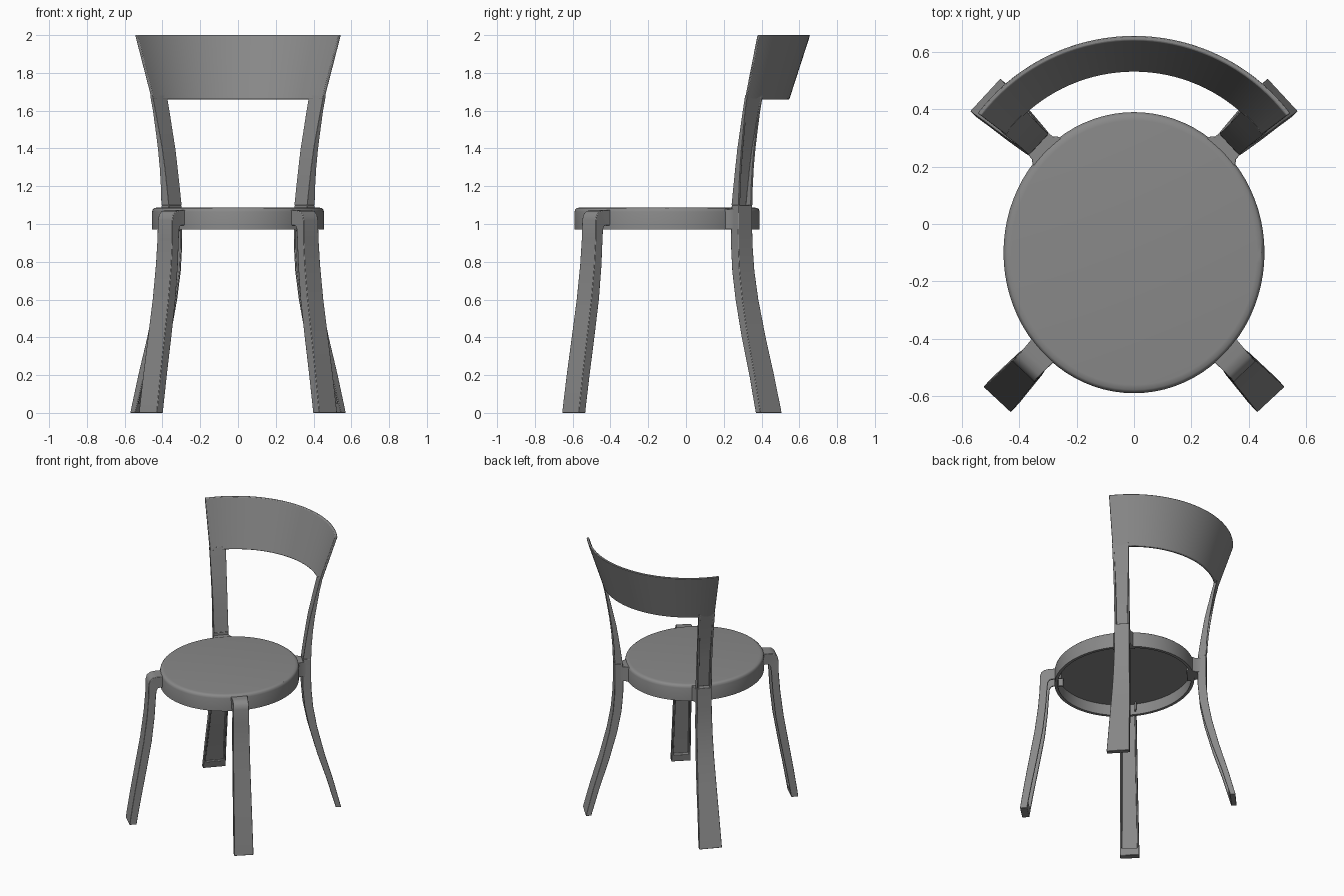
import bpy, bmesh, math
from mathutils import Vector

if "Cube" in bpy.data.objects:
    bpy.data.objects.remove(bpy.data.objects["Cube"], do_unlink=True)

grey = bpy.data.materials.new("matte grey")
grey.use_nodes = True
grey.diffuse_color = (0.25, 0.25, 0.25, 1)
grey.node_tree.nodes["Principled BSDF"].inputs["Base Color"].default_value = (0.25, 0.25, 0.25, 1)

WALL, RIM = 0.017, 0.012     # skin and rib thickness of the moulded channels
BACK_Y, SEAT_Y = -0.03, -0.10


def finish(name, bm, mirror=False, bevel=0.0):
    """Turn a bmesh into a shaded object with optional mirror and soft edges."""
    bmesh.ops.remove_doubles(bm, verts=bm.verts, dist=0.0002)
    bmesh.ops.recalc_face_normals(bm, faces=bm.faces)
    mesh = bpy.data.meshes.new(name)
    bm.to_mesh(mesh)
    bm.free()
    mesh.materials.append(grey)
    obj = bpy.data.objects.new(name, mesh)
    bpy.context.collection.objects.link(obj)
    bpy.ops.object.select_all(action="DESELECT")
    obj.select_set(True)
    bpy.context.view_layer.objects.active = obj
    bpy.ops.object.shade_smooth_by_angle(angle=math.radians(35))
    if mirror:
        obj.modifiers.new("Mirror", "MIRROR").use_mirror_merge = False
    if bevel:
        mod = obj.modifiers.new("Bevel", "BEVEL")
        mod.width = bevel
        mod.segments = 2
        mod.limit_method = "ANGLE"
        mod.angle_limit = math.radians(50)
    return obj


def loft(name, stations, centre_y, degrees, bevel=0.003):
    """Sweep a channel section; each station is (skin r, z), (open r, z), width, hollow."""
    a = math.radians(degrees)
    out = Vector((math.cos(a), math.sin(a), 0))
    side = Vector((-math.sin(a), math.cos(a), 0))
    base = Vector((0, centre_y, 0))
    bm = bmesh.new()
    rings = []
    for skin, rim, width, hollow in stations:
        p = base + out * skin[0] + Vector((0, 0, skin[1]))
        q = base + out * rim[0] + Vector((0, 0, rim[1]))
        depth = max(0, 1 - WALL / (p - q).length) if hollow else 0
        floor = q.lerp(p, depth)
        h, g = side * width / 2, side * (width / 2 - RIM)
        pts = [p - h, p + h, q + h, q + g, floor + g, floor - g, q - g, q - h]
        rings.append([bm.verts.new(v) for v in pts])
    for r0, r1 in zip(rings, rings[1:]):
        for i in range(len(r0)):
            j = (i + 1) % len(r0)
            bm.faces.new((r0[i], r0[j], r1[j], r1[i]))
    bm.faces.new(rings[0])
    bm.faces.new(rings[-1])
    return finish(name, bm, True, bevel)


def column(rows, foot=False):
    """Upright stations from (z, outer r, thickness, width); a foot stays solid."""
    result = []
    for z, r, t, w in rows:
        s = ((r, z), (r - t, z), w)
        if foot and z <= 0.05:
            result.append(s + (False,))
        if not foot or z >= 0.05:
            result.append(s + (True,))
    return result


# Seat: round shell with a thin rim and open underside
profile = [(0, 1.087), (0.94, 1.087), (0.975, 1.085), (0.992, 1.078), (1, 1.065),
           (1, 0.97), (0.955, 0.97), (0.955, 1.05), (0, 1.05)]
bm = bmesh.new()
verts = [bm.verts.new((r, 0, z)) for r, z in profile]
edges = [bm.edges.new(pair) for pair in zip(verts, verts[1:])]
bmesh.ops.spin(bm, geom=verts + edges, axis=(0, 0, 1), cent=(0, 0, 0),
               angle=math.tau, steps=80, use_merge=True)
for v in bm.verts:
    v.co = (v.co.x * 0.455, v.co.y * 0.49 + SEAT_Y, v.co.z)
finish("seat", bm)

# Front legs: splayed channels bending over into the seat rim
front = column([(0, 0.70, 0.048, 0.13), (0.05, 0.693, 0.049, 0.129), (0.2, 0.67, 0.052, 0.125),
                (0.4, 0.636, 0.055, 0.12), (0.6, 0.602, 0.056, 0.115),
                (0.78, 0.579, 0.053, 0.112), (0.92, 0.568, 0.051, 0.109)], True)
front += [((0.566, 1.02), (0.512, 0.972), 0.106, True),
          ((0.558, 1.05), (0.503, 0.988), 0.105, True),
          ((0.538, 1.068), (0.49, 0.993), 0.105, True),
          ((0.51, 1.073), (0.475, 0.993), 0.106, True),
          ((0.42, 1.073), (0.42, 0.993), 0.116, True)]
loft("front_legs", front, SEAT_Y, -47)

# Back legs: channels opening towards the inside, solid beside the seat
back = column([(0, 0.707, 0.036, 0.155), (0.05, 0.694, 0.038, 0.152), (0.2, 0.655, 0.042, 0.142),
               (0.4, 0.596, 0.049, 0.13), (0.6, 0.546, 0.054, 0.117),
               (0.75, 0.52, 0.058, 0.109), (0.88, 0.509, 0.059, 0.104),
               (0.965, 0.507, 0.058, 0.101)], True)
back += [((0.507, 0.965), (0.449, 0.965), 0.101, False),
         ((0.507, 1.1), (0.453, 1.1), 0.1, False)]
loft("back_legs", back, BACK_Y, 42.8)

# Back posts: channels opening outwards, thinning into the backrest
post = column([(1.1, 0.507, 0.054, 0.1), (1.2, 0.511, 0.044, 0.1), (1.3, 0.519, 0.037, 0.1),
               (1.4, 0.531, 0.032, 0.102), (1.5, 0.547, 0.025, 0.105),
               (1.6, 0.564, 0.019, 0.109), (1.68, 0.582, 0.017, 0.112)])
post = [(rim, skin, w, hollow) for skin, rim, w, hollow in post]
loft("back_posts", post, BACK_Y, 42.8)

# Brackets joining the back legs to the seat, flared where they meet it
bracket = [((r, 1.08), (r, 0.972), w, False)
           for r, w in ((0.375, 0.15), (0.422, 0.13), (0.435, 0.108), (0.475, 0.099))]
loft("seat_brackets", bracket, BACK_Y, 42.8)

# Backrest: conical band spanning both posts
STEPS = 36
bm = bmesh.new()
section = [(0.56, 1.66), (0.577, 1.66), (0.632, 1.83), (0.687, 2.0), (0.67, 2.0), (0.615, 1.83)]
rings = []
for i in range(STEPS + 1):
    a = math.radians(37.4 + (180 - 2 * 37.4) * i / STEPS)
    rings.append([bm.verts.new((r * math.cos(a), BACK_Y + r * math.sin(a), z)) for r, z in section])
for r0, r1 in zip(rings, rings[1:]):
    for i in range(len(section)):
        j = (i + 1) % len(section)
        bm.faces.new((r0[i], r0[j], r1[j], r1[i]))
bm.faces.new(rings[0])
bm.faces.new(rings[-1])
finish("backrest", bm, bevel=0.004)
